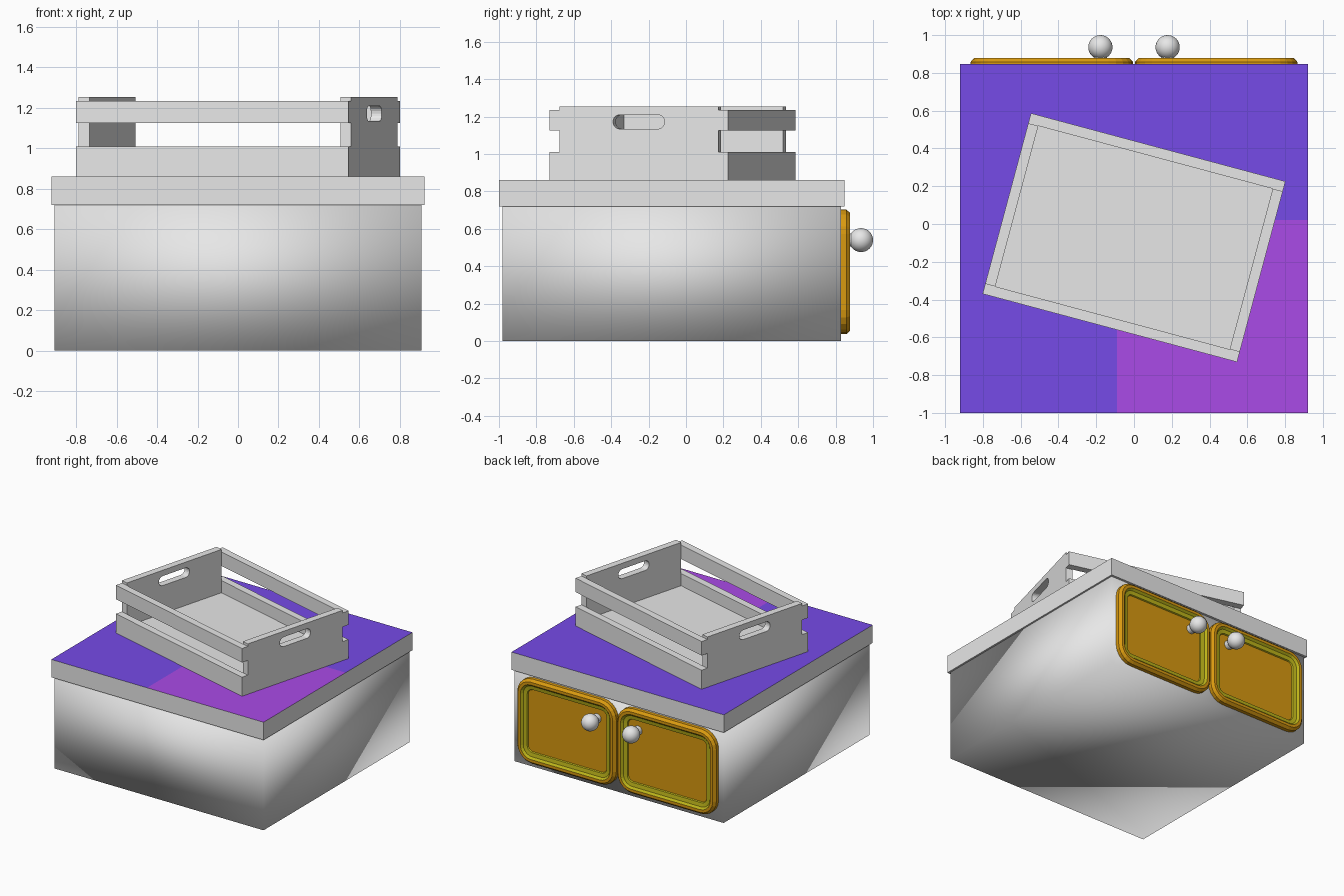
import bpy, bmesh, math
from mathutils import Matrix, Vector

default = bpy.data.objects.get("Cube")
if default:
    bpy.data.objects.remove(default, do_unlink=True)


def material(name, rgb):
    m = bpy.data.materials.new(name)
    m.use_nodes = True
    m.diffuse_color = (*rgb, 1)
    m.node_tree.nodes["Principled BSDF"].inputs["Base Color"].default_value = (*rgb, 1)
    return m


GREY = material("light grey", (0.8, 0.8, 0.8))
BLUE = material("blue purple", (0.18, 0.07, 0.8))
VIOLET = material("violet", (0.4, 0.07, 0.8))
ORANGE = material("orange", (0.69, 0.32, 0.005))
OLIVE = material("olive yellow", (0.5, 0.45, 0.01))


def finish(name, bm, mats, matrix=Matrix(), smooth=False):
    bmesh.ops.recalc_face_normals(bm, faces=bm.faces)
    me = bpy.data.meshes.new(name)
    bm.to_mesh(me)
    bm.free()
    for m in mats:
        me.materials.append(m)
    for p in me.polygons:
        p.use_smooth = smooth
    ob = bpy.data.objects.new(name, me)
    ob.matrix_world = matrix
    bpy.context.collection.objects.link(ob)
    return ob


def box_mesh(lo, hi):
    lo, hi = Vector(lo), Vector(hi)
    bm = bmesh.new()
    bmesh.ops.create_cube(bm, size=1, matrix=Matrix.Translation((lo + hi) / 2)
                          @ Matrix.Diagonal((*(hi - lo), 1)))
    return bm


def rounded_rect(w, h, r, n=5):
    """Outline points of a rounded rectangle centred on the origin."""
    pts = []
    for k, (sx, sy) in enumerate([(1, 1), (-1, 1), (-1, -1), (1, -1)]):
        for i in range(n + 1):
            a = math.pi / 2 * (k + i / n)
            pts.append((sx * (w / 2 - r) + r * math.cos(a),
                        sy * (h / 2 - r) + r * math.sin(a)))
    return pts


# Cabinet body, softly shaded over its corners
finish("cabinet_body", box_mesh((-0.908, -0.98, 0), (0.908, 0.83, 0.72)), [GREY], smooth=True)

# Worktop with a two-tone upper face
PATCH = Vector((-0.09, 0.02, 0))
bm = box_mesh((-0.922, -1, 0.72), (0.922, 0.848, 0.86))
for axis in ((1, 0, 0), (0, 1, 0)):
    bmesh.ops.bisect_plane(bm, geom=bm.verts[:] + bm.edges[:] + bm.faces[:],
                           plane_co=PATCH, plane_no=axis)
bm.normal_update()
for f in bm.faces:
    if f.normal.z > 0.9:
        c = f.calc_center_median()
        f.material_index = 2 if c.x > PATCH.x and c.y < PATCH.y else 1
finish("worktop", bm, [GREY, BLUE, VIOLET])


# Doors: nested rounded outlines as (inset, depth, material of the band before it)
RINGS = [(0, 0.825, 0), (0, 0.858, 0), (0.018, 0.878, 0), (0.04, 0.878, 0),
         (0.055, 0.862, 1), (0.085, 0.857, 1), (0.09, 0.848, 1)]


def door(name, x):
    bm = bmesh.new()
    prev = None
    for inset, y, mat in RINGS:
        outline = rounded_rect(0.86 - 2 * inset, 0.665 - 2 * inset, 0.13 - inset)
        ring = [bm.verts.new((x + u, y, 0.37 + v)) for u, v in outline]
        if prev is None:
            bm.faces.new(ring)
        else:
            for i in range(len(ring)):
                j = (i + 1) % len(ring)
                bm.faces.new((prev[i], prev[j], ring[j], ring[i])).material_index = mat
        prev = ring
    bm.faces.new(prev)
    finish(name, bm, [ORANGE, OLIVE])


def knob(name, x):
    bm = bmesh.new()
    bmesh.ops.create_uvsphere(bm, u_segments=32, v_segments=16, radius=0.064,
                              matrix=Matrix.Translation((x, 0.936, 0.54)))
    finish(name, bm, [GREY], smooth=True)
    bm = bmesh.new()
    bmesh.ops.create_cone(bm, cap_ends=True, segments=24, radius1=0.035, radius2=0.035, depth=0.07,
                          matrix=Matrix.Translation((x, 0.875, 0.54)) @ Matrix.Rotation(math.pi / 2, 4, "X"))
    finish(name + "_neck", bm, [GREY])


for side, s in (("left", 1), ("right", -1)):
    door(side + "_door", s * 0.435)
    knob(side + "_knob", s * 0.178)

# Crate, turned on the worktop
CRATE = Matrix.Translation((0, -0.072, 0.86)) @ Matrix.Rotation(math.radians(-15), 4, "Z")
LENGTH, DEPTH, WALL, HEIGHT = 1.395, 0.99, 0.055, 0.395
HL, HD = LENGTH / 2, DEPTH / 2


def crate_end(name, s):
    """End panel with a rounded hand slot."""
    cu = bpy.data.curves.new(name, "CURVE")
    cu.dimensions = "2D"
    cu.fill_mode = "BOTH"
    cu.extrude = WALL / 2
    w, h = HD - WALL, HEIGHT
    slot = [(u, v + 0.312) for u, v in rounded_rect(0.285, 0.075, 0.036)]
    for outline in ([(-w, 0), (w, 0), (w, h), (-w, h)], slot):
        sp = cu.splines.new("POLY")
        sp.points.add(len(outline) - 1)
        for p, (u, v) in zip(sp.points, outline):
            p.co = (u, v, 0, 1)
        sp.use_cyclic_u = True
    tmp = bpy.data.objects.new(name + "_outline", cu)
    bpy.context.collection.objects.link(tmp)
    bpy.context.view_layer.update()
    bm = bmesh.new()
    me = tmp.evaluated_get(bpy.context.evaluated_depsgraph_get()).to_mesh()
    bm.from_mesh(me)
    bpy.data.objects.remove(tmp, do_unlink=True)
    bmesh.ops.remove_doubles(bm, verts=bm.verts, dist=1e-5)
    for f in bm.faces:
        f.material_index = 0
    # Stand the flat outline up across the crate
    for v in bm.verts:
        u, t, d = v.co
        v.co = (s * (HL - WALL / 2) + d, u, t)
    finish(name, bm, [GREY], CRATE)


for side, s in (("left", 1), ("right", -1)):
    crate_end("crate_end_" + side, s)

for side, s in (("back", 1), ("front", -1)):
    for level, z0, z1 in (("lower", 0, 0.15), ("upper", 0.265, 0.375)):
        y0, y1 = sorted((s * HD, s * (HD - WALL)))
        finish(f"crate_{level}_slat_{side}", box_mesh((-HL, y0, z0), (HL, y1, z1)), [GREY], CRATE)

finish("crate_floor", box_mesh((WALL - HL, WALL - HD, 0.002), (HL - WALL, HD - WALL, 0.055)),
       [GREY], CRATE)
